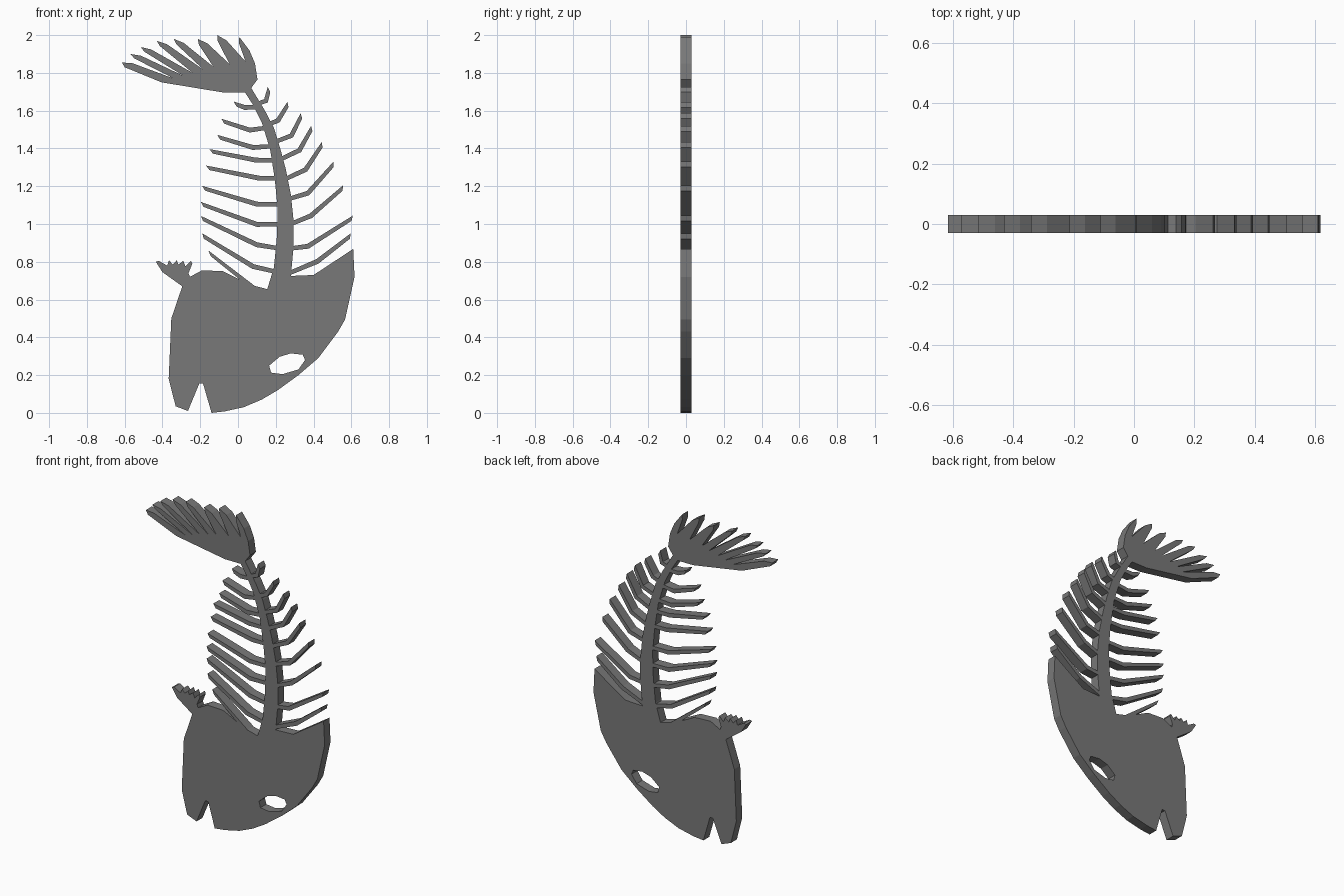
import bpy
import math
from mathutils import Vector

HALF = 0.029  # half thickness of the flat plate

# dark grey for every part
dark = bpy.data.materials.new("dark_grey")
dark.diffuse_color = (0.19, 0.19, 0.19, 1)


def plate(name, outlines):
    """Flat plate in the XZ plane from closed outlines (inner outlines are holes)."""
    cu = bpy.data.curves.new(name, 'CURVE')
    cu.dimensions = '2D'
    cu.fill_mode = 'BOTH'
    cu.extrude = HALF
    for pts in outlines:
        sp = cu.splines.new('POLY')
        sp.points.add(len(pts) - 1)
        for p, (x, z) in zip(sp.points, pts):
            p.co = (x, z, 0, 1)
        sp.use_cyclic_u = True
        sp.use_smooth = False
    ob = bpy.data.objects.new(name, cu)
    ob.rotation_euler = (math.pi / 2, 0, 0)
    bpy.context.collection.objects.link(ob)
    # turn into a plain mesh
    bpy.ops.object.select_all(action='DESELECT')
    ob.select_set(True)
    bpy.context.view_layer.objects.active = ob
    bpy.ops.object.convert(target='MESH')
    bpy.ops.object.transform_apply(location=False, rotation=True, scale=False)
    ob = bpy.context.view_layer.objects.active
    ob.data.materials.clear()
    ob.data.materials.append(dark)
    return ob


def rib(tip, elbow, root):
    """Bent bone outline around a three point centre line, with a slanted end."""
    pts = [Vector(tip), Vector(elbow), Vector(root)]
    d1 = (pts[1] - pts[0]).normalized()
    d2 = (pts[2] - pts[1]).normalized()
    dirs = [d1, (d1 + d2).normalized(), d2]
    a, b = [], []
    for p, d, w in zip(pts, dirs, (0.010, 0.013, 0.011)):
        n = Vector((-d.y, d.x)) * w
        a.append(p + n)
        b.append(p - n)
    upper, lower = (a, b) if d1.x > 0 else (b, a)
    upper[0] -= d1 * 0.008
    lower[0] += d1 * 0.014
    return [tuple(p) for p in a + b[::-1]]


# head with open mouth and eye hole
head = [(-0.33, 0.035), (-0.265, 0.01), (-0.205, 0.155), (-0.185, 0.155),
        (-0.14, 0.0), (-0.07, 0.008), (0.03, 0.03), (0.125, 0.07), (0.21, 0.12),
        (0.32, 0.20), (0.425, 0.29), (0.53, 0.43), (0.567, 0.495), (0.617, 0.72),
        (0.61, 0.868), (0.40, 0.73), (0.28, 0.725), (0.155, 0.655), (0.06, 0.68),
        (-0.08, 0.75), (-0.19, 0.755), (-0.255, 0.72), (-0.295, 0.67),
        (-0.353, 0.50), (-0.367, 0.18)]
eye = [(0.165, 0.25), (0.175, 0.213), (0.235, 0.205), (0.32, 0.23), (0.355, 0.28),
       (0.343, 0.308), (0.28, 0.315), (0.22, 0.297)]
plate("head", [head, eye])

# small side fin with finger tips
fin = [(-0.255, 0.72), (-0.27, 0.66), (-0.295, 0.67), (-0.40, 0.745), (-0.435, 0.80)]
for tip, valley in [((-0.42, 0.805), (-0.375, 0.78)), ((-0.365, 0.808), (-0.345, 0.785)),
                    ((-0.325, 0.808), (-0.315, 0.785)), ((-0.29, 0.805), (-0.278, 0.775))]:
    fin += [tip, valley]
fin += [(-0.25, 0.805), (-0.242, 0.79), (-0.262, 0.74)]
plate("side_fin", [fin])

# tapering spine
left = [(0.155, 0.655), (0.19, 0.77), (0.205, 0.92), (0.21, 1.08), (0.195, 1.235),
        (0.17, 1.395), (0.125, 1.54), (0.08, 1.63), (0.035, 1.70)]
right = [(0.28, 0.725), (0.295, 0.89), (0.295, 1.01), (0.28, 1.155), (0.253, 1.29),
         (0.225, 1.395), (0.19, 1.51), (0.14, 1.605), (0.07, 1.72)]
plate("spine", [left + right[::-1]])

# tail fin with seven notches
tail = [(0.07, 1.72), (0.04, 1.695), (-0.07, 1.695), (-0.405, 1.75), (-0.60, 1.83),
        (-0.615, 1.855)]
blades = [((-0.34, 1.770), (-0.57, 1.90)), ((-0.29, 1.785), (-0.515, 1.937)),
          ((-0.24, 1.80), (-0.43, 1.97)), ((-0.18, 1.815), (-0.34, 1.98)),
          ((-0.13, 1.832), (-0.213, 1.98)), ((-0.045, 1.847), (-0.11, 2.0)),
          ((0.04, 1.86), (0.007, 1.99))]
last = Vector(tail[-1])
for valley, tip in blades:
    v = Vector(valley)
    # blunt shoulder between the previous tip and this notch
    d = (v - last).normalized()
    n = Vector((-d.y, d.x))
    tail += [tuple(last + d * 0.055 + n * 0.013), valley]
    # lower edge of the next blade ends in its tip
    e = (v - Vector(tip)).normalized()
    m = Vector((-e.y, e.x))
    tail += [tuple(Vector(tip) + e * 0.03 - m * 0.010), tip]
    last = Vector(tip)
tail += [(0.06, 1.92), (0.09, 1.85), (0.103, 1.765)]
plate("tail_fin", [tail])

# ribs: tip, elbow, root on the spine
left_ribs = [((-0.018, 1.636), (0.035, 1.617), (0.10, 1.618)),
             ((-0.083, 1.545), (0.063, 1.497), (0.155, 1.51)),
             ((-0.105, 1.460), (0.08, 1.405), (0.185, 1.412)),
             ((-0.145, 1.385), (0.095, 1.338), (0.205, 1.338)),
             ((-0.163, 1.298), (0.115, 1.242), (0.22, 1.242)),
             ((-0.185, 1.190), (0.10, 1.105), (0.235, 1.105)),
             ((-0.193, 1.105), (0.10, 0.998), (0.235, 0.998)),
             ((-0.193, 1.03), (0.10, 0.89), (0.235, 0.868)),
             ((-0.188, 0.938), (0.08, 0.775), (0.21, 0.745))]
plate("left_ribs", [rib(*r) for r in left_ribs])
plate("last_left_rib", [[(-0.157, 0.86), (-0.145, 0.83), (0.06, 0.665), (0.085, 0.675)]])

right_ribs = [((0.165, 1.715), (0.148, 1.652), (0.10, 1.635)),
              ((0.266, 1.635), (0.212, 1.548), (0.155, 1.525)),
              ((0.337, 1.575), (0.283, 1.468), (0.19, 1.432)),
              ((0.392, 1.508), (0.325, 1.39), (0.21, 1.335)),
              ((0.447, 1.422), (0.358, 1.288), (0.23, 1.228)),
              ((0.508, 1.318), (0.37, 1.163), (0.25, 1.127)),
              ((0.557, 1.192), (0.385, 1.043), (0.26, 0.992)),
              ((0.607, 1.032), (0.37, 0.882), (0.26, 0.868)),
              ((0.597, 0.938), (0.42, 0.802), (0.26, 0.735))]
plate("right_ribs", [rib(*r) for r in right_ribs])
